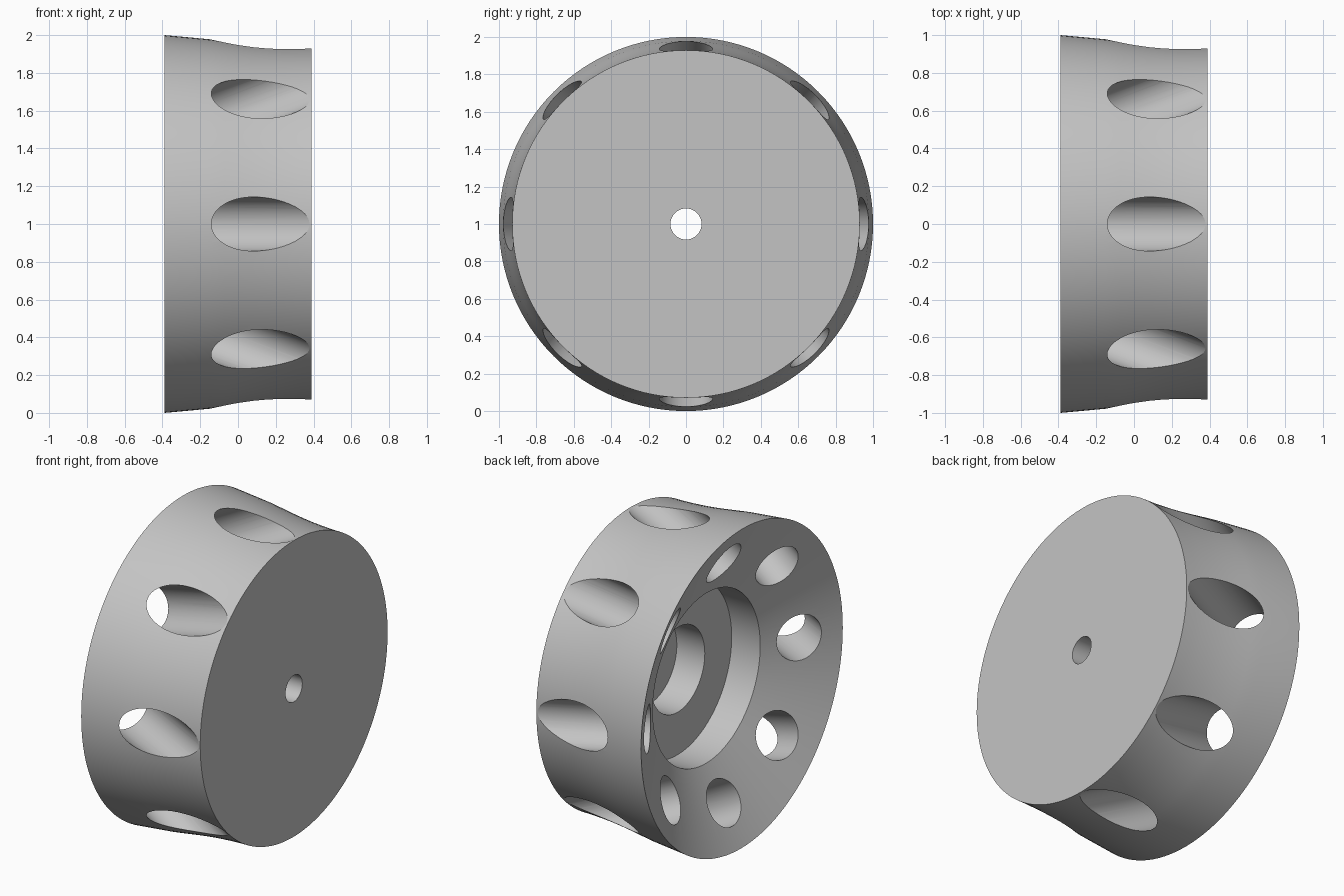
import bpy, bmesh
from math import radians, cos, sin, pi
from mathutils import Matrix, Vector

cube = bpy.data.objects.get("Cube")
if cube:
    bpy.data.objects.remove(cube, do_unlink=True)

SEGMENTS = 128
HOLE_COUNT = 8
HOLE_RADIUS = 0.143
HOLE_TILT = radians(28)           # bore axis, square to the dished face
HOLE_START = (-0.257, 0.753)      # x and radius where the bore meets the dish

grey = bpy.data.materials.new("plain grey")
grey.use_nodes = True
colour = (0.55, 0.55, 0.55, 1)
grey.diffuse_color = colour
grey.node_tree.nodes["Principled BSDF"].inputs["Base Color"].default_value = colour


def make_object(name, bm):
    bmesh.ops.recalc_face_normals(bm, faces=bm.faces)
    mesh = bpy.data.meshes.new(name)
    bm.to_mesh(mesh)
    bm.free()
    mesh.materials.append(grey)
    obj = bpy.data.objects.new(name, mesh)
    bpy.context.collection.objects.link(obj)
    return obj


# Wheel body: closed (x, radius) section turned around the x axis
tread = [(-0.388, 1.0), (-0.15, 0.978), (-0.07, 0.967), (0.0, 0.957),
         (0.08, 0.947), (0.16, 0.939), (0.25, 0.933), (0.32, 0.93), (0.388, 0.929)]
axle_hole = [(0.388, 0.083), (0.25, 0.083)]
hub_bore = [(0.25, 0.266), (0.056, 0.266)]
recess = [(0.056, 0.533), (-0.142, 0.533)]
section = tread + axle_hole + hub_bore + recess

bm = bmesh.new()
verts = [bm.verts.new((x, 0, r)) for x, r in section]
edges = [bm.edges.new((v, verts[i - 1])) for i, v in enumerate(verts)]
bmesh.ops.spin(bm, geom=verts + edges, cent=(0, 0, 0), axis=(1, 0, 0),
               angle=2 * pi, steps=SEGMENTS, use_merge=False)
bmesh.ops.remove_doubles(bm, verts=bm.verts, dist=0.0001)
wheel = make_object("wheel_body", bm)

# Ring of slanted bores from the dished face out through the tread
bm = bmesh.new()
axis = Vector((cos(HOLE_TILT), 0, sin(HOLE_TILT)))
start = Vector((HOLE_START[0], 0, HOLE_START[1]))
back, ahead = 0.3, 1.1
middle = start + axis * (ahead - back) / 2
aim = axis.to_track_quat('Z', 'Y').to_matrix().to_4x4()
for i in range(HOLE_COUNT):
    turn = Matrix.Rotation(2 * pi * i / HOLE_COUNT, 4, 'X')
    bmesh.ops.create_cone(bm, cap_ends=True, segments=64, radius1=HOLE_RADIUS,
                          radius2=HOLE_RADIUS, depth=back + ahead,
                          matrix=turn @ Matrix.Translation(middle) @ aim)
cutter = make_object("bore_cutter", bm)
cutter.hide_render = True

# Cut the bores, then drop the cutter
cut = wheel.modifiers.new("slanted_bores", 'BOOLEAN')
cut.operation = 'DIFFERENCE'
cut.solver = 'EXACT'
cut.object = cutter
bpy.ops.object.select_all(action='DESELECT')
bpy.context.view_layer.objects.active = wheel
wheel.select_set(True)
bpy.ops.object.modifier_apply(modifier=cut.name)
bpy.data.objects.remove(cutter, do_unlink=True)

# Stand the wheel on the ground and smooth the curved faces
wheel.data.transform(Matrix.Translation((0, 0, 1)))
bpy.ops.object.shade_smooth_by_angle(angle=radians(20))
